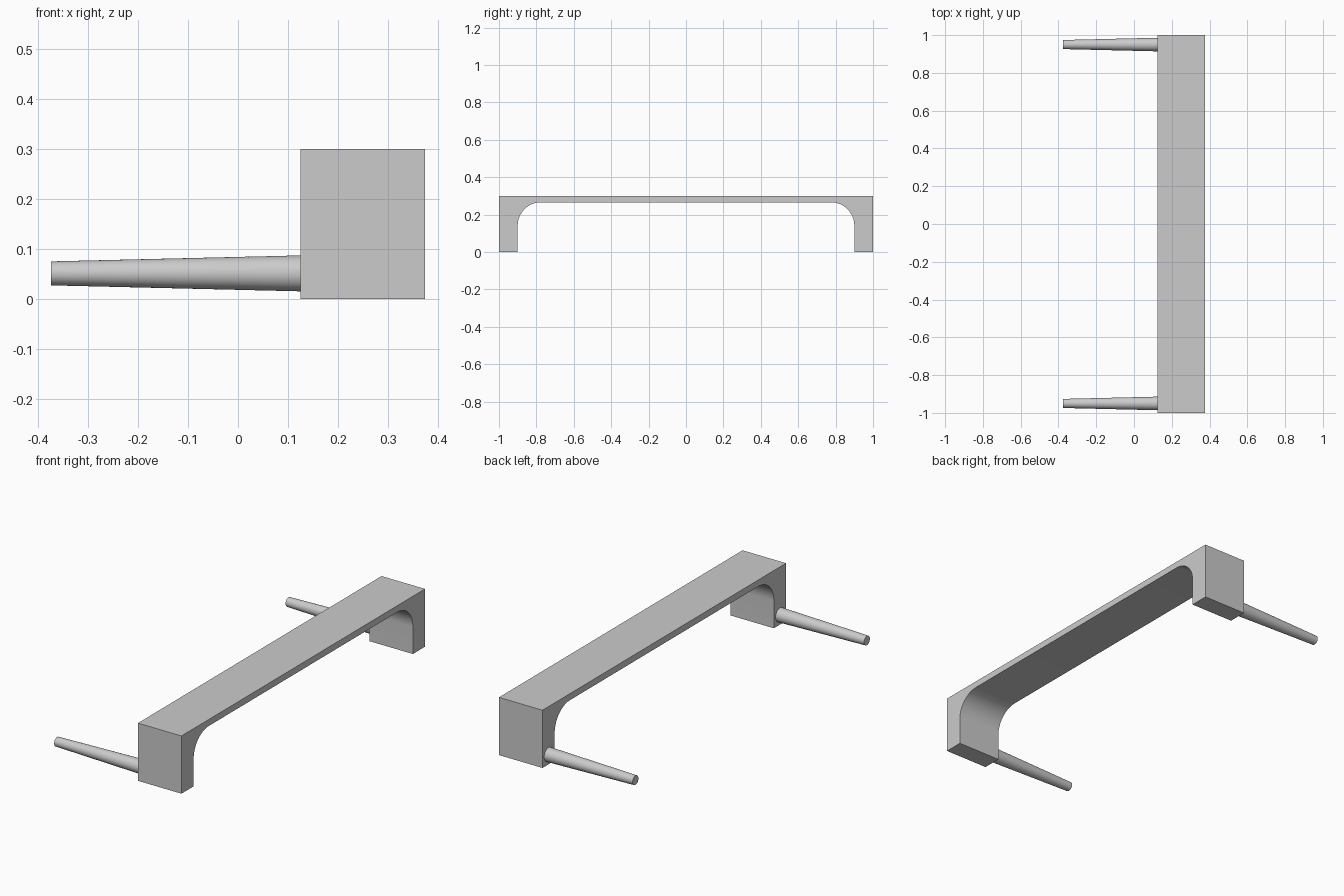
import bpy, bmesh
from math import sin, cos, pi
from mathutils import Matrix, Vector

cube = bpy.data.objects.get("Cube")
if cube:
    bpy.data.objects.remove(cube, do_unlink=True)

grey = bpy.data.materials.new("plain grey")
grey.use_nodes = True
colour = (0.6, 0.6, 0.6, 1)
grey.diffuse_color = colour
grey.node_tree.nodes["Principled BSDF"].inputs["Base Color"].default_value = colour


def make_object(name, bm):
    bmesh.ops.recalc_face_normals(bm, faces=bm.faces)
    mesh = bpy.data.meshes.new(name)
    bm.to_mesh(mesh)
    bm.free()
    obj = bpy.data.objects.new(name, mesh)
    bpy.context.collection.objects.link(obj)
    mesh.materials.append(grey)
    bpy.ops.object.select_all(action="DESELECT")
    obj.select_set(True)
    bpy.context.view_layer.objects.active = obj
    bpy.ops.object.shade_smooth_by_angle(angle=pi / 6)
    return obj


# Bridge: arched side profile extruded across its width
X_IN, X_OUT = 0.125, 0.375
HEIGHT, SOFFIT, INNER, RADIUS, STEPS = 0.3, 0.266, 0.9, 0.125, 16
half = [(1, HEIGHT), (1, 0), (INNER, 0)]
for i in range(STEPS + 1):
    a = pi / 2 * i / STEPS
    half.append((INNER - RADIUS + RADIUS * cos(a), SOFFIT - RADIUS + RADIUS * sin(a)))
profile = half + [(-y, z) for y, z in reversed(half)]

bm = bmesh.new()
side = bm.faces.new([bm.verts.new((X_IN, y, z)) for y, z in profile])
ext = bmesh.ops.extrude_face_region(bm, geom=[side], use_keep_orig=True)
moved = [v for v in ext["geom"] if isinstance(v, bmesh.types.BMVert)]
bmesh.ops.translate(bm, verts=moved, vec=Vector((X_OUT - X_IN, 0, 0)))
make_object("arched_bridge", bm)

# Tapered pegs, one from the inner face of each foot
LENGTH = 0.5
for name, y in (("front_peg", -0.95), ("back_peg", 0.95)):
    bm = bmesh.new()
    place = Matrix.Translation((X_IN - LENGTH / 2, y, 0.051)) @ Matrix.Rotation(-pi / 2, 4, "Y")
    bmesh.ops.create_cone(bm, cap_ends=True, segments=48, radius1=0.036,
                          radius2=0.024, depth=LENGTH, matrix=place)
    make_object(name, bm)
